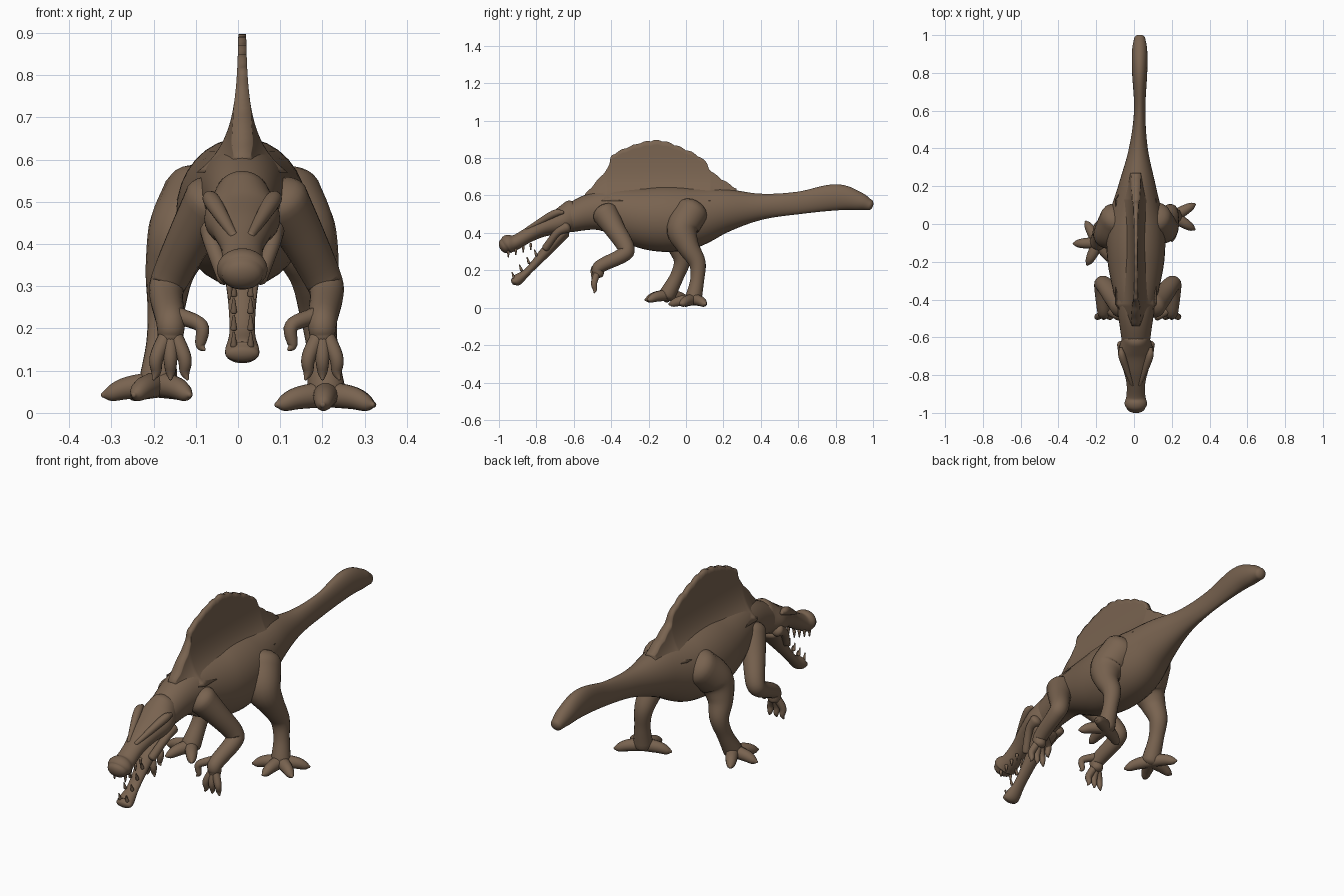
import bpy, bmesh, math
from mathutils import Vector

cube = bpy.data.objects.get("Cube")
if cube:
    bpy.data.objects.remove(cube)

skin = bpy.data.materials.new("brown_skin")
skin.use_nodes = True
skin.diffuse_color = (0.19, 0.125, 0.08, 1)
skin.node_tree.nodes["Principled BSDF"].inputs["Base Color"].default_value = skin.diffuse_color

MIDDLE = 0.01
SIDES = {"left": 1, "right": -1}


def spline(points, steps):
    """Smooth curve through tuples of any length."""
    pts = [Vector(p) for p in points]
    pts = [pts[0] * 2 - pts[1]] + pts + [pts[-1] * 2 - pts[-2]]
    out = []
    for before, start, end, after in zip(pts, pts[1:], pts[2:], pts[3:]):
        slope_in = (end - before) / 2
        slope_out = (after - start) / 2
        for i in range(steps):
            t = i / steps
            ease = t * t * (3 - 2 * t)
            out.append(start.lerp(end, ease) + slope_in * (t * (1 - t) ** 2)
                       - slope_out * (t * t * (1 - t)))
    return out + [pts[-2]]


def skin_rings(name, rings):
    """Join equal rings of points into a closed smooth mesh."""
    bm = bmesh.new()
    loops = [[bm.verts.new(point) for point in ring] for ring in rings]
    for lower, upper in zip(loops, loops[1:]):
        for i in range(len(lower)):
            bm.faces.new((lower[i - 1], lower[i], upper[i], upper[i - 1]))
    bm.faces.new(loops[0])
    bm.faces.new(loops[-1])
    bmesh.ops.recalc_face_normals(bm, faces=bm.faces)
    mesh = bpy.data.meshes.new(name)
    bm.to_mesh(mesh)
    bm.free()
    mesh.materials.append(skin)
    for polygon in mesh.polygons:
        polygon.use_smooth = True
    bpy.context.collection.objects.link(bpy.data.objects.new(name, mesh))


def tube(name, stations, steps=6, sides=20):
    """Round-ended tube; a station is x, y, z, half width and half height."""
    path = spline(stations, steps)
    centres = [Vector(p[:3]) for p in path]
    span = (centres[-1] - centres[0]).normalized()
    reference = Vector((0, 1, 0)) if abs(span.x) > 0.75 else Vector((1, 0, 0))
    rings = []

    def ring(index, tilt=0.0, direction=0):
        tangent = (centres[min(index + 1, len(path) - 1)] - centres[max(index - 1, 0)]).normalized()
        across = (reference - tangent * reference.dot(tangent)).normalized()
        upward = tangent.cross(across)
        width, height = path[index][3:]
        depth = min(width, height) * 0.7 * math.sin(tilt) * direction
        centre = centres[index] + tangent * depth
        turns = [math.tau * i / sides for i in range(sides)]
        rings.append([centre + (across * (width * math.cos(a)) + upward * (height * math.sin(a)))
                      * math.cos(tilt) for a in turns])

    tilts = [math.pi / 2 * i / 5 for i in range(1, 5)] + [1.5]
    for tilt in reversed(tilts):
        ring(0, tilt, -1)
    for index in range(len(path)):
        ring(index)
    for tilt in tilts:
        ring(len(path) - 1, tilt, 1)
    skin_rings(name, rings)


def midline_tube(name, stations):
    """Tube along the spine from y, z, half width, half height; the tail drifts left."""
    drift = lambda y: MIDDLE + 0.02 * min(1, max(0, y / 0.6))
    tube(name, [(drift(y), y, z, width, height) for y, z, width, height in stations],
         steps=8, sides=32)


def limb(name, joints, place):
    """Round limb from x, y, z, radius joints, moved into place by a rule."""
    tube(name, [(*place(Vector((x, y, z))), radius, radius) for x, y, z, radius in joints])


def digit(name, root, tip, thickness, bend):
    """Tapering finger or toe with a bent knuckle."""
    knuckle = root.lerp(tip, 0.55) + bend
    nail = root.lerp(tip, 0.85)
    tube(name, [(*point, thickness * taper, thickness * taper) for point, taper in
                ((root, 1), (knuckle, 0.85), (nail, 0.6), (tip, 0.2))], sides=14)


# Neck, trunk and tail
midline_tube("body", [
    (-0.65, 0.47, 0.07, 0.07), (-0.45, 0.52, 0.1, 0.11), (-0.2, 0.48, 0.15, 0.17),
    (0, 0.48, 0.15, 0.17), (0.2, 0.52, 0.1, 0.12), (0.4, 0.54, 0.05, 0.07),
    (0.6, 0.56, 0.03, 0.06), (0.8, 0.59, 0.04, 0.07), (0.92, 0.57, 0.04, 0.05),
    (0.98, 0.55, 0.03, 0.03)])

# Scalloped back sail with a flared base
SAIL_BASE = 0.57
LEVELS = 12
crest = spline([(-0.54, 0.6), (-0.42, 0.74), (-0.38, 0.82), (-0.17, 0.89),
                (0, 0.84), (0.1, 0.78), (0.14, 0.72), (0.27, 0.63)], 12)
sail = []
for y, top in crest:
    flare = 0.1 * min(1, (top - SAIL_BASE) / 0.16)
    top += 0.008 * abs(math.sin(y * 50))
    side = []
    for level in range(LEVELS + 1):
        rise = (top - SAIL_BASE) * level / LEVELS
        side.append((0.008 + flare * math.exp(-rise / 0.075), SAIL_BASE + rise))
    sail.append([Vector((MIDDLE - width, y, z)) for width, z in side]
                + [Vector((MIDDLE + width, y, z)) for width, z in reversed(side)])
skin_rings("back_sail", sail)

# Skull and open lower jaw
midline_tube("skull", [
    (-0.6, 0.5, 0.07, 0.08), (-0.67, 0.46, 0.09, 0.07), (-0.76, 0.43, 0.07, 0.05),
    (-0.84, 0.39, 0.05, 0.04), (-0.91, 0.35, 0.05, 0.04), (-0.95, 0.34, 0.06, 0.05),
    (-0.97, 0.33, 0.05, 0.04)])
midline_tube("lower_jaw", [
    (-0.65, 0.4, 0.07, 0.03), (-0.74, 0.31, 0.04, 0.03), (-0.84, 0.2, 0.03, 0.02),
    (-0.9, 0.15, 0.04, 0.03), (-0.92, 0.14, 0.04, 0.02)])

# Brow crests, cheeks and teeth
for label, side in SIDES.items():
    face = lambda p: (MIDDLE + side * p.x, p.y, p.z)
    limb(label + "_brow_crest", [(0.08, -0.66, 0.51, 0.01), (0.07, -0.71, 0.5, 0.02),
                                 (0.02, -0.85, 0.42, 0.01)], face)
    limb(label + "_cheek", [(0.07, -0.64, 0.43, 0.03), (0.07, -0.69, 0.4, 0.02),
                            (0.04, -0.75, 0.32, 0.02)], face)
    for i in range(4):
        back = i * 0.04
        limb(f"{label}_upper_tooth_{i}", [(0.03, back - 0.95, 0.3 + back / 3, 0.008),
                                          (0.03, back - 0.95, 0.27 + back / 3, 0.003)], face)
        limb(f"{label}_lower_tooth_{i}", [(0.02, back - 0.92, 0.16 + back, 0.008),
                                          (0.02, back - 0.93, 0.19 + back, 0.003)], face)

# Arms and hands
for label, side in SIDES.items():
    arm = lambda p: Vector((0.02 + side * p.x, p.y, p.z))
    limb(label + "_arm", [
        (0.08, -0.43, 0.5, 0.07), (0.13, -0.38, 0.42, 0.055), (0.18, -0.32, 0.32, 0.045),
        (0.19, -0.34, 0.28, 0.04), (0.18, -0.46, 0.22, 0.035), (0.18, -0.47, 0.18, 0.03)], arm)
    palm = Vector((0.18, -0.47, 0.2))
    for i in (-1, 0, 1):
        tip = palm + Vector((i * 0.04, -0.02, -0.12))
        digit(f"{label}_finger_{i + 2}", arm(palm), arm(tip), 0.02, Vector((side * i * 0.01, -0.01, 0)))
    digit(label + "_thumb", arm(Vector((0.16, -0.46, 0.23))), arm(Vector((0.1, -0.5, 0.15))),
          0.02, Vector((-side * 0.02, -0.01, 0.02)))

# Legs and feet in mid stride, the right one swung forward
HIP_HEIGHT = 0.51
for label, side, stride, first_toe in (("left", 1, 0, -30), ("right", -1, 0.3, -60)):
    def leg(p):
        drop = stride * (HIP_HEIGHT - p.z)
        return Vector((MIDDLE + side * p.x, p.y - drop, p.z + drop / 6))

    limb(label + "_leg", [
        (0.1, 0.03, HIP_HEIGHT, 0.09), (0.14, -0.02, 0.42, 0.085), (0.17, 0.01, 0.33, 0.06),
        (0.18, 0.06, 0.24, 0.045), (0.19, 0.06, 0.15, 0.037), (0.2, 0.04, 0.05, 0.045)], leg)
    ankle = leg(Vector((0.2, 0.04, 0.045)))
    for i in range(4):
        angle = math.radians(first_toe + i * 62)
        reach = Vector((side * math.cos(angle), -math.sin(angle), -0.2)) * 0.13
        digit(f"{label}_toe_{i + 1}", ankle, ankle + reach, 0.032, Vector((0, 0, 0.005)))
